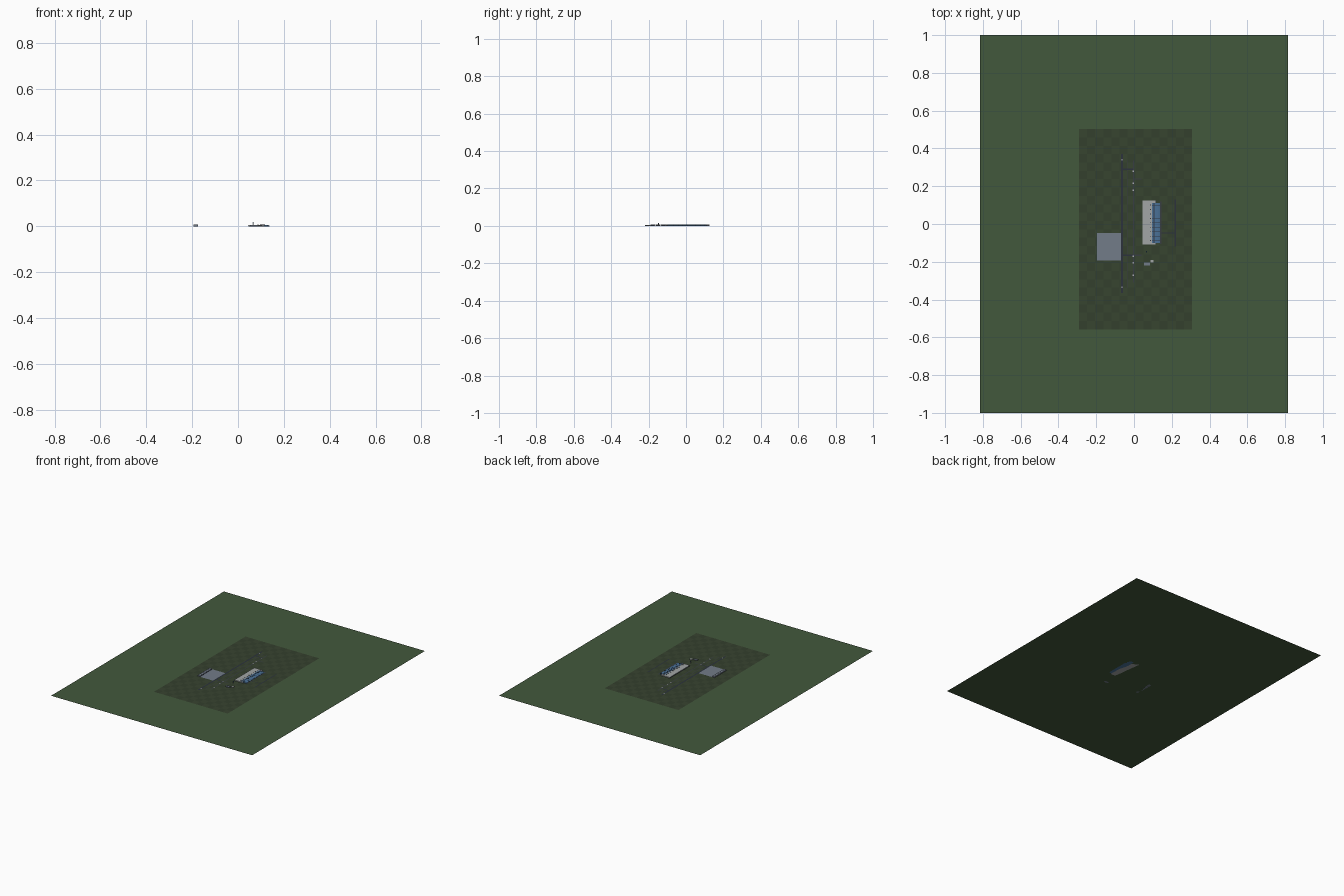
import bpy, bmesh

if "Cube" in bpy.data.objects:
    bpy.data.objects.remove(bpy.data.objects["Cube"])

mats = {}
def mat(name, c):
    if name not in mats:
        m = bpy.data.materials.new(name)
        m.diffuse_color = (*c, 1)
        m.use_nodes = True
        m.node_tree.nodes["Principled BSDF"].inputs["Base Color"].default_value = m.diffuse_color
        mats[name] = m
    return mats[name]

GRASS = mat("grass", (0.055, 0.098, 0.045))
FIELD_A = mat("field_dark", (0.033, 0.050, 0.026))
FIELD_B = mat("field_light", (0.039, 0.058, 0.030))
ASPHALT = mat("asphalt", (0.025, 0.032, 0.045))
TAXI = mat("taxiway", (0.04, 0.048, 0.055))
CONCRETE = mat("concrete", (0.17, 0.20, 0.25))
WALL = mat("wall", (0.36, 0.38, 0.38))
GLASS = mat("glass", (0.07, 0.17, 0.32))
DARK = mat("dark_metal", (0.03, 0.04, 0.06))
MARK = mat("marking", (0.4, 0.4, 0.45))

def finish(name, bm, *materials):
    me = bpy.data.meshes.new(name)
    bm.to_mesh(me)
    bm.free()
    for m in materials:
        me.materials.append(m)
    ob = bpy.data.objects.new(name, me)
    bpy.context.collection.objects.link(ob)
    return ob

def flat(name, x0, x1, y0, y1, z, m):
    bm = bmesh.new()
    bm.faces.new([bm.verts.new(p) for p in
                  ((x0, y0, z), (x1, y0, z), (x1, y1, z), (x0, y1, z))])
    return finish(name, bm, m)

def box(name, x0, x1, y0, y1, z0, z1, m):
    bm = bmesh.new()
    bmesh.ops.create_cube(bm, size=1)
    for v in bm.verts:
        v.co.x = x1 if v.co.x > 0 else x0
        v.co.y = y1 if v.co.y > 0 else y0
        v.co.z = z1 if v.co.z > 0 else z0
    return finish(name, bm, m)

def prism(name, profile, y0, y1, m):
    # x/z profile extruded along y
    bm = bmesh.new()
    f = bm.faces.new([bm.verts.new((x, y0, z)) for x, z in profile])
    r = bmesh.ops.extrude_face_region(bm, geom=[f])
    for v in r["geom"]:
        if isinstance(v, bmesh.types.BMVert):
            v.co.y = y1
    bmesh.ops.recalc_face_normals(bm, faces=bm.faces)
    return finish(name, bm, m)

def cylinder(name, x, y, z0, z1, r0, r1, m, sides=8):
    bm = bmesh.new()
    bmesh.ops.create_cone(bm, cap_ends=True, segments=sides, radius1=r0, radius2=r1, depth=z1 - z0)
    bmesh.ops.translate(bm, verts=bm.verts, vec=(x, y, (z0 + z1) / 2))
    return finish(name, bm, m)

# Outer ground and mottled airfield grass
flat("outer_ground", -0.815, 0.815, -1, 1, 0, GRASS)
bm = bmesh.new()
bmesh.ops.create_grid(bm, x_segments=14, y_segments=24, size=0.5)
for v in bm.verts:
    v.co = (0.008 + v.co.x * 0.597, -0.028 + v.co.y * 1.06, 0.0005)
for i, f in enumerate(bm.faces):
    c = f.calc_center_median()
    f.material_index = (int((c.x + 0.291) / 0.0426) + int((c.y + 0.558) / 0.0442)) % 2
finish("airfield_grass", bm, FIELD_A, FIELD_B)

# Runway, taxiways and their markings
flat("runway", -0.069, -0.058, -0.365, 0.37, 0.0012, ASPHALT)
flat("runway_shoulder", -0.038, -0.034, -0.34, 0.34, 0.0009, TAXI)
flat("parallel_taxiway", -0.006, 0.0, -0.31, 0.335, 0.0012, TAXI)
for i, y in enumerate((0.29, -0.165)):
    flat(f"taxi_link_{i}", -0.058, -0.006, y - 0.004, y + 0.004, 0.0011, ASPHALT)
    flat(f"terminal_link_{i}", 0.0, 0.04, y * 0.82 - 0.003 - 0.03 * (i == 1), y * 0.82 + 0.003 - 0.03 * (i == 1), 0.0011, TAXI)
for i, y in enumerate((0.34, -0.335)):
    flat(f"runway_threshold_{i}", -0.067, -0.06, y - 0.004, y + 0.004, 0.0016, MARK)
for i, y in enumerate((0.28, 0.215, 0.178, -0.17, -0.205, -0.272)):
    flat(f"taxi_marking_{i}", -0.007, 0.001, y - 0.004, y + 0.004, 0.0016, MARK)

# West apron with a row of hangars on its far edge
flat("apron", -0.195, -0.069, -0.192, -0.048, 0.0018, CONCRETE)
for i in range(5):
    y = -0.19 + i * 0.0284
    box(f"hangar_{i}", -0.195, -0.175, y, y + 0.0264, 0, 0.007, CONCRETE)
    box(f"hangar_door_{i}", -0.1752, -0.1743, y + 0.004, y + 0.0224, 0, 0.0055, DARK)

# Terminal hall with sloping glass canopy
box("terminal_hall", 0.045, 0.115, -0.108, 0.125, 0, 0.006, WALL)
box("terminal_base_band", 0.044, 0.116, -0.107, 0.124, 0.0015, 0.0035, DARK)
prism("glass_canopy", [(0.095, 0), (0.095, 0.0066), (0.115, 0.0062), (0.130, 0.0045), (0.137, 0.0025), (0.137, 0)],
      -0.1, 0.11, GLASS)
for i in range(9):
    y = -0.088 + i * 0.0235
    prism(f"canopy_rib_{i}", [(0.095, 0.0066), (0.095, 0.0074), (0.115, 0.007), (0.131, 0.0052), (0.138, 0.003), (0.136, 0.0022), (0.115, 0.006)],
          y - 0.001, y + 0.001, DARK)
    box(f"roof_unit_{i}", 0.084, 0.09, y - 0.002, y + 0.002, 0.006, 0.008, DARK)
box("canopy_ridge", 0.104, 0.108, -0.1, 0.11, 0.006, 0.0072, DARK)
flat("forecourt", 0.137, 0.145, -0.106, 0.12, 0.001, TAXI)

# Control tower and service buildings
box("service_building", 0.052, 0.085, -0.219, -0.203, 0, 0.005, CONCRETE)
box("service_annex", 0.088, 0.104, -0.205, -0.19, 0, 0.004, WALL)
cylinder("tower_shaft", 0.066, -0.147, 0, 0.012, 0.002, 0.0015, WALL)
cylinder("tower_cab", 0.066, -0.147, 0.012, 0.0155, 0.002, 0.0035, GLASS)
cylinder("tower_mast", 0.066, -0.147, 0.0155, 0.02, 0.0005, 0.0004, DARK)

# Access road and link
flat("access_road", 0.215, 0.222, -0.12, 0.13, 0.001, ASPHALT)
flat("access_link", 0.145, 0.215, -0.05, -0.046, 0.001, ASPHALT)
